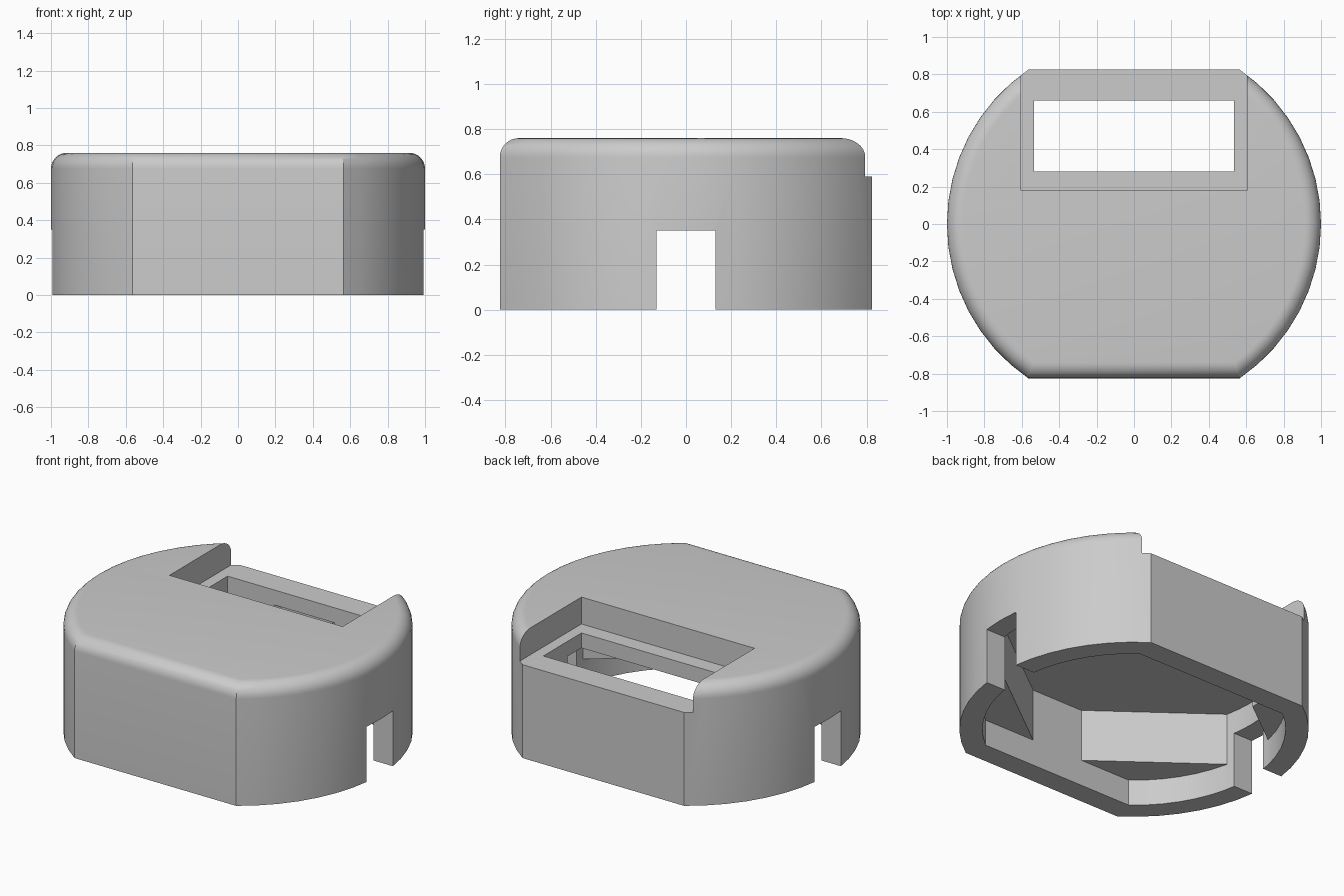
import bpy
import bmesh
from math import asin, sin, cos, pi, radians

cube = bpy.data.objects.get("Cube")
if cube:
    bpy.data.objects.remove(cube, do_unlink=True)

HEIGHT, RADIUS, FLAT = 0.76, 1.0, 0.825
INNER_RADIUS, INNER_FLAT = 0.868, 0.684
FILLET = 0.085


def outline(radius, flat, steps=16):
    """Circle cut off by a straight side at front and back."""
    a = asin(flat / radius)
    arc = [-a + 2 * a * i / steps for i in range(steps + 1)]
    right = [(radius * cos(t), radius * sin(t)) for t in arc]
    return right + [(-x, -y) for x, y in right]


def loft(name, layers):
    """Solid through a stack of (outline, z) layers."""
    bm = bmesh.new()
    rings = [[bm.verts.new((x, y, z)) for x, y in pts] for pts, z in layers]
    n = len(rings[0])
    for low, high in zip(rings, rings[1:]):
        for i in range(n):
            j = (i + 1) % n
            bm.faces.new((low[i], low[j], high[j], high[i]))
    bm.faces.new(rings[0][::-1])
    bm.faces.new(rings[-1])
    bmesh.ops.recalc_face_normals(bm, faces=bm.faces)
    mesh = bpy.data.meshes.new(name)
    bm.to_mesh(mesh)
    bm.free()
    obj = bpy.data.objects.new(name, mesh)
    bpy.context.collection.objects.link(obj)
    return obj


def box(name, x, y0, y1, z0, z1):
    pts = [(-x, y0), (x, y0), (x, y1), (-x, y1)]
    return loft(name, [(pts, z0), (pts, z1)])


# Outer shell with rounded top edge
layers = [(outline(RADIUS, FLAT), 0)]
for k in range(9):
    t = k / 8 * pi / 2
    inset = FILLET * (1 - cos(t))
    layers.append((outline(RADIUS - inset, FLAT - inset),
                   HEIGHT - FILLET + FILLET * sin(t)))
housing = loft("housing", layers)

# Lower cavity, and upper cavity that leaves four corner blocks
rim = outline(INNER_RADIUS, INNER_FLAT)
side = outline(INNER_RADIUS, 0.182, 4)
half = len(side) // 2
upper = ([(0.18, -INNER_FLAT)] + side[:half] + [(0.18, INNER_FLAT)]
         + [(-0.18, INNER_FLAT)] + side[half:] + [(-0.18, -INNER_FLAT)])
cutters = [
    loft("upper_cavity", [(upper, -0.2), (upper, 0.495)]),
    loft("lower_cavity", [(rim, -0.1), (rim, 0.165)]),
    box("top_recess", 0.605, 0.18, 1.2, 0.59, 1),
    box("window_opening", 0.535, 0.28, 0.66, -0.3, 1.2),
    box("side_notches", 1.3, -0.13, 0.13, -0.4, 0.35),
]

# Carve the openings
bpy.context.view_layer.objects.active = housing
for cutter in cutters:
    cutter.hide_render = True
    mod = housing.modifiers.new(cutter.name, 'BOOLEAN')
    mod.operation = 'DIFFERENCE'
    mod.solver = 'EXACT'
    mod.object = cutter
    bpy.ops.object.modifier_apply(modifier=mod.name)
    bpy.data.objects.remove(cutter, do_unlink=True)

# Plain grey plastic
COLOUR = (0.6, 0.6, 0.6, 1)
grey = bpy.data.materials.new("light_grey")
grey.use_nodes = True
grey.diffuse_color = COLOUR
grey.node_tree.nodes["Principled BSDF"].inputs["Base Color"].default_value = COLOUR
housing.data.materials.clear()
housing.data.materials.append(grey)
for face in housing.data.polygons:
    face.material_index = 0

bpy.ops.object.select_all(action='DESELECT')
housing.select_set(True)
bpy.ops.object.shade_smooth_by_angle(angle=radians(28))
